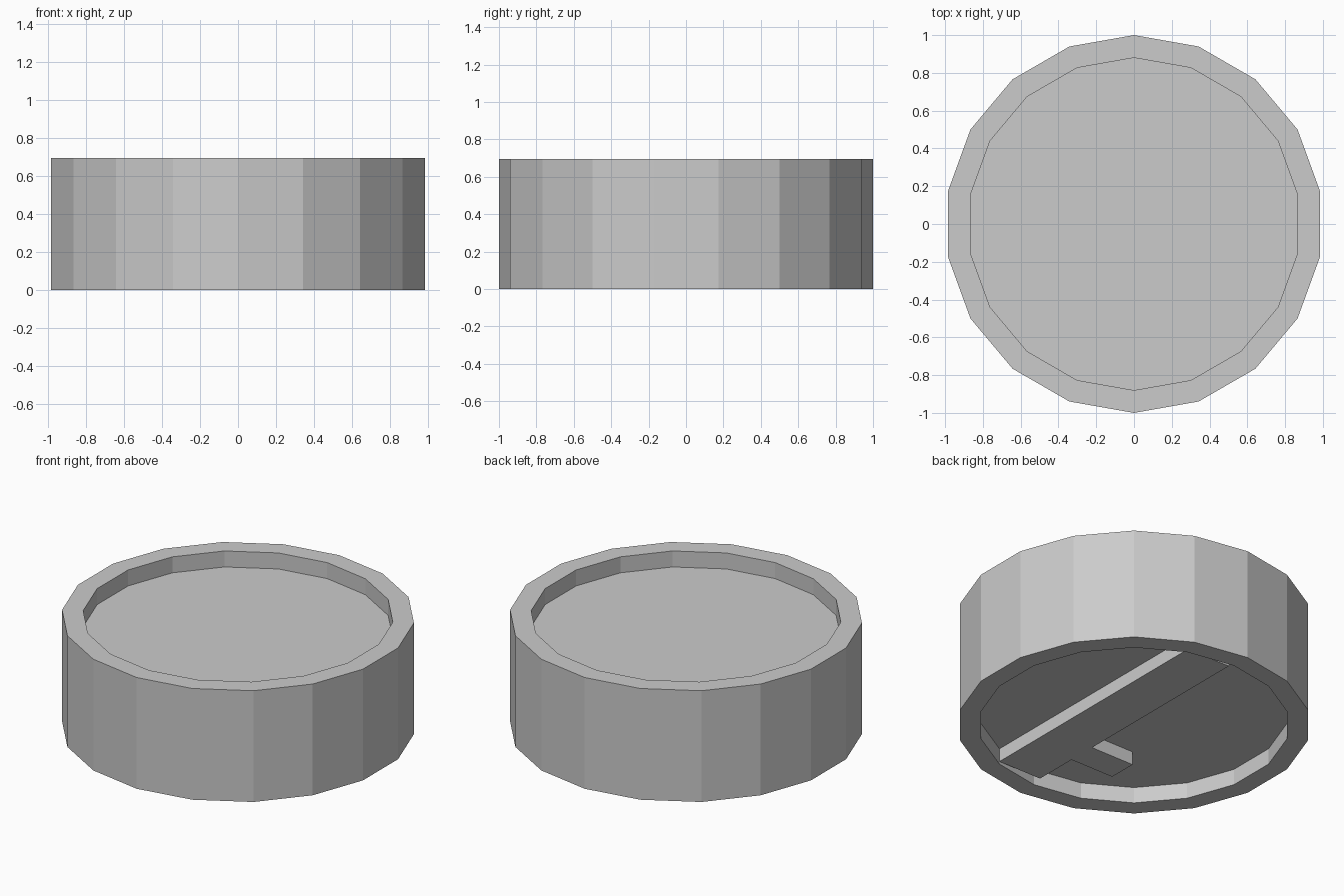
import bpy, bmesh, math

if "Cube" in bpy.data.objects:
    bpy.data.objects.remove(bpy.data.objects["Cube"])

SIDES, HEIGHT, DEPTH = 18, 0.695, 0.1


def make_object(name, bm):
    bmesh.ops.recalc_face_normals(bm, faces=bm.faces)
    mesh = bpy.data.meshes.new(name)
    bm.to_mesh(mesh)
    bm.free()
    obj = bpy.data.objects.new(name, mesh)
    bpy.context.collection.objects.link(obj)
    return obj


def ring(bm, radius, z):
    angles = [math.radians(90) + math.tau * i / SIDES for i in range(SIDES)]
    return [bm.verts.new((radius * math.cos(a), radius * math.sin(a), z)) for a in angles]


# Round body: rim recessed on the top and on the underside
profile = [(0.88, DEPTH), (0.88, 0), (1.0, 0),
           (1.0, HEIGHT), (0.88, HEIGHT), (0.88, HEIGHT - DEPTH + 0.02)]
profile[-1] = (0.88, HEIGHT - DEPTH)
bm = bmesh.new()
rings = [ring(bm, r, z) for r, z in profile]
for low, high in zip(rings, rings[1:]):
    for i in range(SIDES):
        j = (i + 1) % SIDES
        bm.faces.new((low[i], low[j], high[j], high[i]))
bm.faces.new(rings[0])
bm.faces.new(rings[-1])
make_object("round_body", bm)

# Raised rib with a short side arm, hanging in the underside recess
outline = [(0.3, -0.828), (0.3, 0.828), (0, 0.835), (0, -0.37),
           (-0.3, -0.37), (-0.3, -0.55), (0, -0.55), (0, -0.828)]
bm = bmesh.new()
face = bm.faces.new([bm.verts.new((x, y, 0.017)) for x, y in outline])
extruded = bmesh.ops.extrude_face_region(bm, geom=[face], use_keep_orig=True)
top = [v for v in extruded["geom"] if isinstance(v, bmesh.types.BMVert)]
bmesh.ops.translate(bm, verts=top, vec=(0, 0, DEPTH - 0.017))
make_object("underside_rib", bm)
